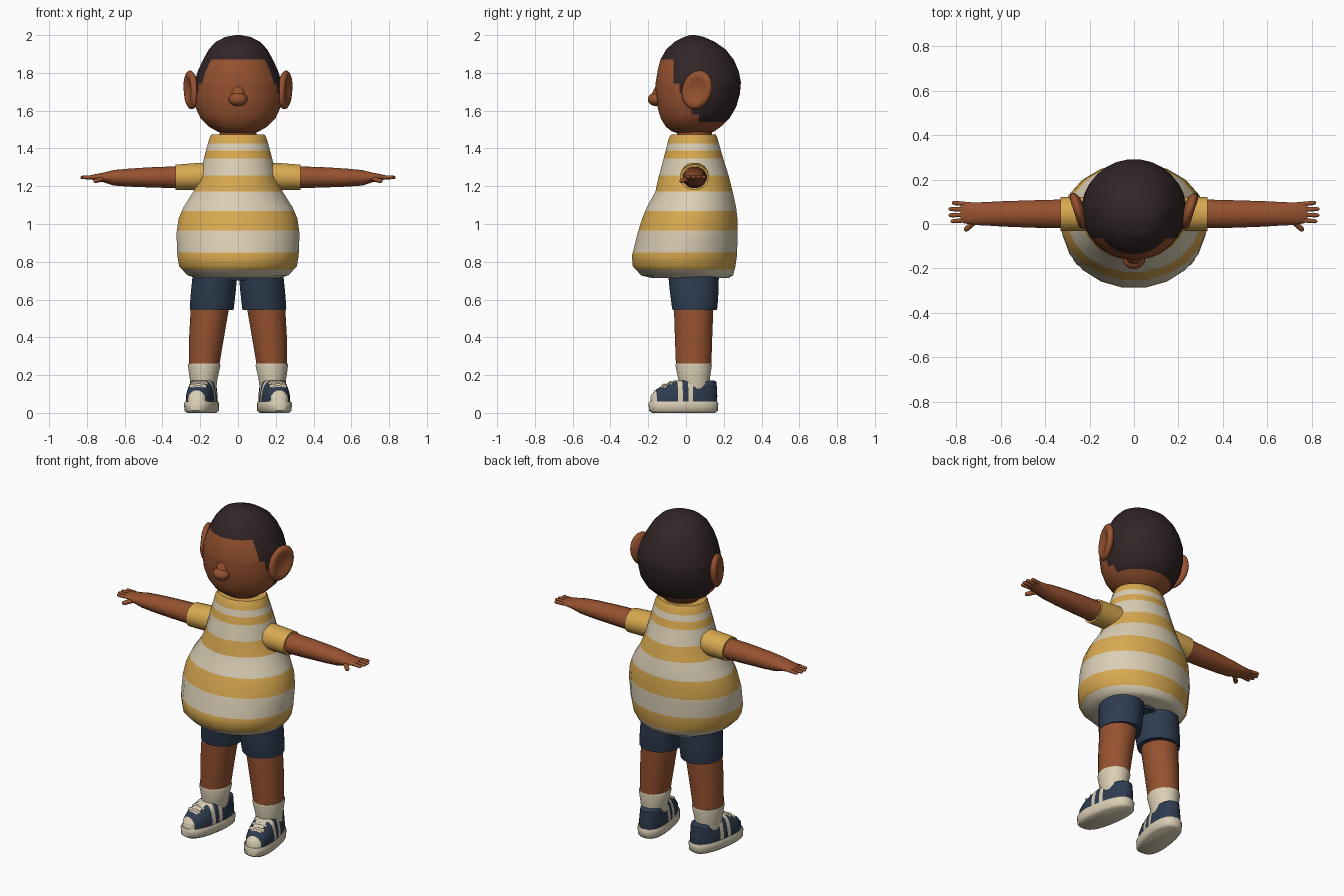
import bpy, bmesh, math
from mathutils import Matrix, Vector


def material(name, r, g, b):
    m = bpy.data.materials.new(name)
    lin = [((c / 255 + 0.055) / 1.055) ** 2.4 for c in (r, g, b)]
    m.diffuse_color = (*lin, 1)
    return m


SKIN = material("brown skin", 150, 82, 48)
HAIR = material("dark hair", 50, 37, 38)
YELLOW = material("mustard yellow", 216, 169, 80)
CREAM = material("cream", 218, 206, 180)
NAVY = material("navy blue", 46, 60, 80)


def finish(name, bm, mats, mirror=False, angle=50):
    bmesh.ops.recalc_face_normals(bm, faces=bm.faces)
    me = bpy.data.meshes.new(name)
    bm.to_mesh(me)
    bm.free()
    for m in mats:
        me.materials.append(m)
    me.shade_smooth()
    me.set_sharp_from_angle(angle=math.radians(angle))
    ob = bpy.data.objects.new(name, me)
    bpy.context.collection.objects.link(ob)
    if mirror:
        ob.modifiers.new("Mirror", "MIRROR")
    return ob


def loft(name, rings, mats, axis="z", n=20, p=1.0, cuts=(), rule=None,
         mirror=False, matrix=None):
    """Rings are (position on axis, a min, a max, b min, b max)."""
    bm = bmesh.new()
    loops = []
    for t, a0, a1, b0, b1 in rings:
        loop = []
        for i in range(n):
            ang = 2 * math.pi * (i + 0.5) / n
            c, s = math.cos(ang), math.sin(ang)
            a = (a0 + a1) / 2 + (a1 - a0) / 2 * math.copysign(abs(c) ** p, c)
            b = (b0 + b1) / 2 + (b1 - b0) / 2 * math.copysign(abs(s) ** p, s)
            loop.append(bm.verts.new((a, b, t) if axis == "z" else (t, a, b)))
        loops.append(loop)
    for lo, hi in zip(loops, loops[1:]):
        for i in range(n):
            j = (i + 1) % n
            bm.faces.new((lo[i], lo[j], hi[j], hi[i]))
    bm.faces.new(loops[0])
    bm.faces.new(loops[-1])
    # cut clean colour borders, then pick colours by face position
    for ax, value in cuts:
        no = Vector((ax == "x", ax == "y", ax == "z"))
        bmesh.ops.bisect_plane(bm, geom=bm.verts[:] + bm.edges[:] + bm.faces[:],
                               plane_co=no * value, plane_no=no, dist=1e-5)
    if rule:
        for f in bm.faces:
            f.material_index = rule(f.calc_center_median())
    if matrix:
        bm.transform(matrix)
    return finish(name, bm, mats, mirror)


def sphere(name, mat, matrix, mirror=False, bowl=False):
    bm = bmesh.new()
    bmesh.ops.create_uvsphere(bm, u_segments=24, v_segments=16, radius=1)
    if bowl:
        for v in bm.verts:
            r = math.hypot(v.co.y, v.co.z)
            if v.co.x > 0 and r < 0.75:
                v.co.x = 0.1 + 0.56 * (r / 0.75) ** 2
    bm.transform(matrix)
    return finish(name, bm, [mat], mirror, 80)


# Striped shirt
stripes = [0.76, 0.85, 0.965, 1.07, 1.172, 1.257, 1.347, 1.39, 1.427]
shirt = [(0.715, 0.23, -0.19, 0.23), (0.728, 0.27, -0.24, 0.253),
         (0.775, 0.315, -0.285, 0.265), (0.83, 0.325, -0.29, 0.273),
         (0.95, 0.33, -0.26, 0.277), (1.03, 0.318, -0.235, 0.275),
         (1.09, 0.292, -0.21, 0.268), (1.17, 0.24, -0.165, 0.25),
         (1.25, 0.205, -0.147, 0.23), (1.36, 0.18, -0.117, 0.195),
         (1.455, 0.153, -0.092, 0.168), (1.475, 0.142, -0.08, 0.158)]
loft("striped_shirt", [(z, -x, x, f, b) for z, x, f, b in shirt], [CREAM, YELLOW],
     cuts=[("z", z) for z in stripes],
     rule=lambda c: sum(c.z > z for z in stripes) % 2)

# Neck
loft("neck", [(z, -0.1, 0.1, -0.05, 0.14) for z in (1.44, 1.51)], [SKIN])


# Head with painted hairline
def hairline(c):
    return int(c.z > 1.87 or (c.y > -0.065 and c.z > 1.745)
               or (c.y > -0.035 and c.z > 1.69)
               or (c.y > 0.03 and c.z > 1.58) or (c.y > 0.07 and c.z > 1.54))


head = [(1.475, 0.07, -0.03, 0.11), (1.49, 0.11, -0.075, 0.15),
        (1.515, 0.155, -0.108, 0.185), (1.56, 0.2, -0.135, 0.232),
        (1.62, 0.228, -0.153, 0.267), (1.69, 0.236, -0.162, 0.287),
        (1.75, 0.232, -0.162, 0.292), (1.81, 0.214, -0.152, 0.28),
        (1.87, 0.186, -0.137, 0.254), (1.925, 0.155, -0.105, 0.21),
        (1.965, 0.118, -0.06, 0.152), (1.99, 0.068, -0.01, 0.095),
        (2.0, 0.015, 0.02, 0.05)]
loft("head", [(z, -x, x, f, b) for z, x, f, b in head], [SKIN, HAIR], n=28,
     cuts=[("z", z) for z in (1.54, 1.58, 1.69, 1.745, 1.87)]
     + [("y", y) for y in (-0.065, -0.035, 0.03, 0.07)], rule=hairline)

# Nose and its bridge
sphere("nose", SKIN, Matrix.Translation((0, -0.16, 1.66))
       @ Matrix.Diagonal((0.05, 0.042, 0.036, 1)))
sphere("nose_bridge", SKIN, Matrix.Translation((0, -0.158, 1.685))
       @ Matrix.Rotation(math.radians(-18), 4, "X")
       @ Matrix.Diagonal((0.034, 0.022, 0.055, 1)))

# Ears with a hollow bowl
sphere("ear", SKIN, Matrix.Translation((0.25, 0.058, 1.71))
       @ Matrix.Rotation(math.radians(-18), 4, "Z")
       @ Matrix.Rotation(math.radians(-20), 4, "X")
       @ Matrix.Diagonal((0.032, 0.082, 0.105, 1)), mirror=True, bowl=True)

# Sleeves
loft("sleeve", [(0.1, -0.03, 0.12, 1.18, 1.325), (0.2, -0.032, 0.122, 1.178, 1.325),
                (0.33, -0.032, 0.122, 1.178, 1.315)], [YELLOW], "x", mirror=True)

# Arms and palms
loft("arm", [(0.3, -0.02, 0.112, 1.188, 1.307), (0.45, -0.018, 0.108, 1.192, 1.302),
             (0.58, -0.013, 0.104, 1.197, 1.294), (0.66, -0.008, 0.1, 1.203, 1.286),
             (0.71, -0.006, 0.098, 1.22, 1.273), (0.765, 0.002, 0.1, 1.232, 1.262),
             (0.78, 0.012, 0.094, 1.238, 1.258)], [SKIN], "x", n=16, mirror=True)

# Fingers and thumb
def finger(name, length, r, matrix):
    rings = [(0, r), (length * 0.8, r * 0.95), (length * 0.94, r * 0.7), (length, r * 0.2)]
    loft(name, [(t, -q, q, -q, q) for t, q in rings], [SKIN], "x", n=10,
         mirror=True, matrix=matrix)


for i, (y, tip) in enumerate([(0.017, 0.825), (0.041, 0.835), (0.065, 0.835), (0.09, 0.82)]):
    finger(f"finger_{i + 1}", tip - 0.76, 0.0105,
           Matrix.Translation((0.76, y, 1.247))
           @ Matrix.Rotation((y - 0.05) * 2.5, 4, "Z"))
finger("thumb", 0.065, 0.013, Matrix.Translation((0.715, 0.012, 1.24))
       @ Matrix.Rotation(math.radians(-42), 4, "Z")
       @ Matrix.Rotation(math.radians(13), 4, "Y"))

# Shorts, legs and socks
loft("shorts_leg", [(0.545, 0.022, 0.255, -0.072, 0.165), (0.56, 0.02, 0.257, -0.076, 0.168),
                    (0.65, 0.01, 0.25, -0.088, 0.174), (0.76, 0.0, 0.238, -0.098, 0.176)],
     [NAVY], mirror=True)
loft("shorts_seat", [(0.7, -0.1, 0.1, -0.06, 0.14), (0.77, -0.15, 0.15, -0.09, 0.17)], [NAVY])
loft("leg", [(0.24, 0.1, 0.26, -0.054, 0.135), (0.4, 0.073, 0.26, -0.06, 0.14),
             (0.58, 0.042, 0.25, -0.066, 0.147)], [SKIN], mirror=True)
loft("sock", [(0.12, 0.115, 0.25, -0.04, 0.125), (0.18, 0.108, 0.256, -0.042, 0.127),
              (0.25, 0.092, 0.266, -0.057, 0.138), (0.262, 0.096, 0.264, -0.055, 0.136)],
     [CREAM], mirror=True)

# Shoes, toes turned out
foot = Matrix.Translation((0.19, 0, 0)) @ Matrix.Rotation(math.radians(10), 4, "Z")
loft("shoe_sole", [(0, -0.07, 0.07, -0.18, 0.155), (0.012, -0.083, 0.083, -0.197, 0.17),
                   (0.05, -0.085, 0.085, -0.2, 0.172), (0.06, -0.08, 0.08, -0.195, 0.167)],
     [CREAM], n=28, p=0.8, mirror=True, matrix=foot)


def shoe_paint(c):
    toe = c.y < -0.165
    tongue = abs(c.x) < 0.03 and -0.135 < c.y < -0.02 and c.z > 0.1
    band = (-0.055 < c.y < -0.03 or 0.0 < c.y < 0.025) and abs(c.x) > 0.03
    return int(toe or tongue or band)


loft("shoe_upper", [(0.05, -0.077, 0.077, -0.192, 0.165), (0.09, -0.077, 0.077, -0.188, 0.167),
                    (0.12, -0.072, 0.072, -0.165, 0.166), (0.145, -0.067, 0.067, -0.125, 0.164),
                    (0.165, -0.062, 0.062, -0.08, 0.162), (0.172, -0.052, 0.052, -0.06, 0.15)],
     [NAVY, CREAM], n=28, p=0.85, mirror=True, matrix=foot,
     cuts=[("y", y) for y in (-0.165, -0.135, -0.055, -0.03, -0.02, 0.0, 0.025)]
     + [("x", -0.03), ("x", 0.03), ("z", 0.1)], rule=shoe_paint)

# Shoe straps across the instep
for i, y in enumerate((-0.118, -0.085)):
    loft(f"shoe_strap_{i + 1}", [(-0.045, y - 0.008, y + 0.008, 0.12, 0.15 + 0.012 * i),
                                 (0, y - 0.008, y + 0.008, 0.13, 0.156 + 0.014 * i),
                                 (0.045, y - 0.008, y + 0.008, 0.12, 0.15 + 0.012 * i)],
         [CREAM], "x", n=10, mirror=True, matrix=foot)
